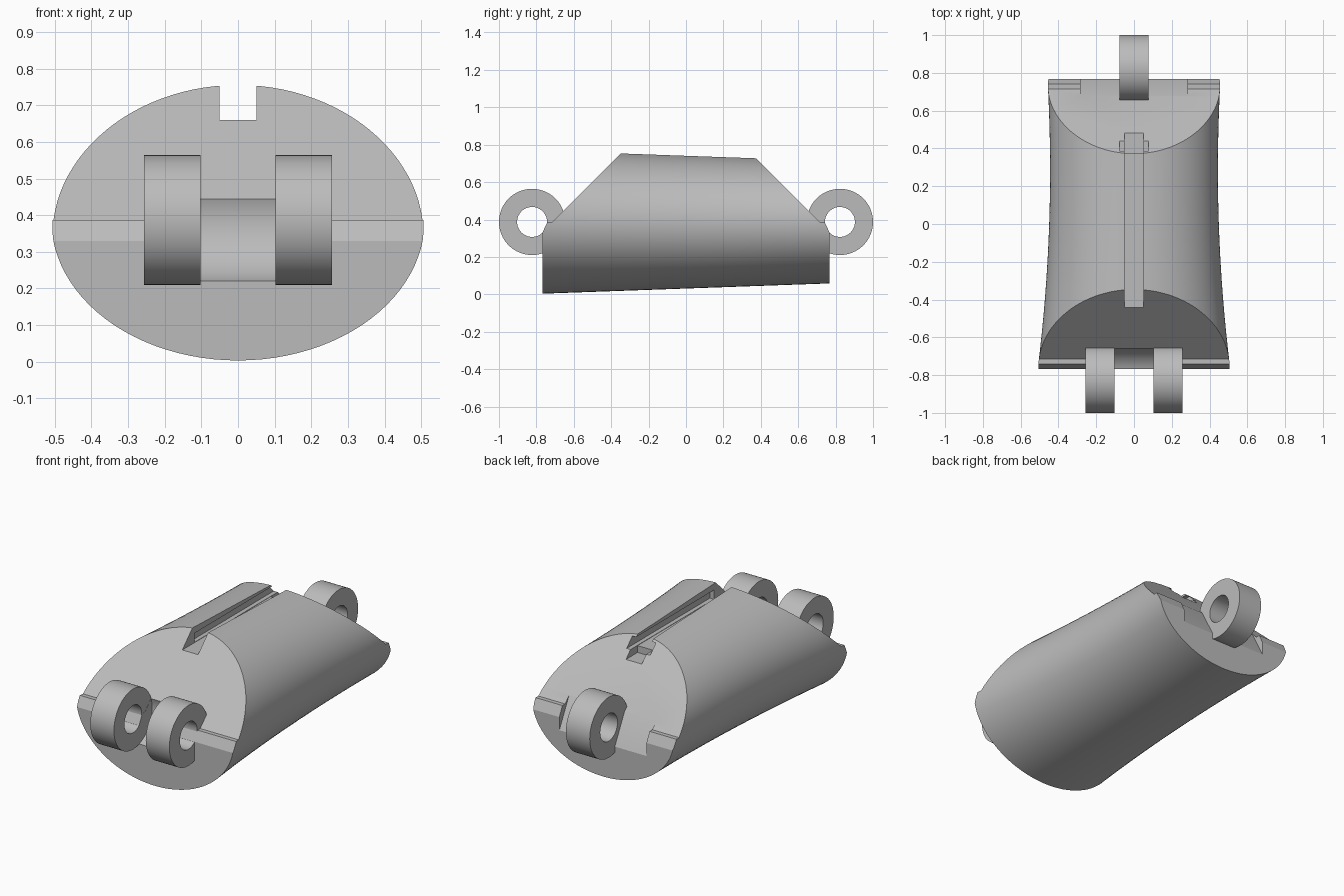
import bpy, bmesh, math

if "Cube" in bpy.data.objects:
    bpy.data.objects.remove(bpy.data.objects["Cube"])

grey = bpy.data.materials.new("plain_grey")
grey.diffuse_color = (0.5, 0.5, 0.5, 1)
grey.use_nodes = True
grey.node_tree.nodes["Principled BSDF"].inputs["Base Color"].default_value = grey.diffuse_color
AXLE_Y, AXLE_Z = 0.823, 0.387


def loft(name, rings):
    """Closed solid through equally sized rings of points."""
    bm = bmesh.new()
    loops = [[bm.verts.new(p) for p in ring] for ring in rings]
    n = len(loops[0])
    for a, b in zip(loops, loops[1:]):
        for i in range(n):
            bm.faces.new((a[i], a[(i + 1) % n], b[(i + 1) % n], b[i]))
    bm.faces.new(loops[0])
    bm.faces.new(loops[-1])
    bmesh.ops.recalc_face_normals(bm, faces=bm.faces)
    mesh = bpy.data.meshes.new(name)
    bm.to_mesh(mesh)
    bm.free()
    mesh.materials.append(grey)
    ob = bpy.data.objects.new(name, mesh)
    bpy.context.collection.objects.link(ob)
    return ob


def prism(name, profile, x0, x1):
    """Side profile of (y, z) points extruded along x."""
    return loft(name, [[(x, y, z) for y, z in profile] for x in (x0, x1)])


def box(name, x, y0, y1, z0, z1):
    return prism(name, [(y0, z0), (y1, z0), (y1, z1), (y0, z1)], -x, x)


def circle(y, r, n=64):
    return [(y + r * math.cos(2 * math.pi * i / n),
             AXLE_Z + r * math.sin(2 * math.pi * i / n)) for i in range(n)]


def boolean(ob, cutter, operation="DIFFERENCE"):
    mod = ob.modifiers.new("cut", "BOOLEAN")
    mod.operation, mod.object, mod.solver = operation, cutter, "EXACT"
    deps = bpy.context.evaluated_depsgraph_get()
    mesh = bpy.data.meshes.new_from_object(ob.evaluated_get(deps))
    ob.modifiers.clear()
    ob.data = mesh
    bpy.data.objects.remove(cutter)


def smooth(ob):
    bpy.ops.object.select_all(action="DESELECT")
    ob.select_set(True)
    bpy.context.view_layer.objects.active = ob
    bpy.ops.object.shade_smooth_by_angle(angle=math.radians(25))


# Waisted oval body, tapering towards the back
rings = []
for k in range(17):
    t = -1 + k / 8
    w = 0.449 - 0.026 * t + 0.035 * t * t
    h = 0.356 - 0.0275 * t
    rings.append([(w * math.cos(a), 0.77 * t, 0.387 + h * math.sin(a))
                  for a in (2 * math.pi * i / 96 for i in range(96))])
body = loft("body", rings)

# Sloped ends with a small ledge and chamfer
half = [(0.772, -0.2), (0.772, 0.33), (0.74, 0.387), (0.715, 0.387), (0.202, 0.9)]
side = half + [(-y, z) for y, z in reversed(half)]
side = [(max(-0.768, min(0.768, y)), z) for y, z in side]
boolean(body, prism("end_shape", side, -1, 1), "INTERSECT")

# Top slot, deeper at the back, with an undercut on both sides
boolean(body, box("slot", 0.051, -1, 1, 0.66, 1))
boolean(body, box("slot_back", 0.051, 0.375, 1, 0.62, 1))
boolean(body, box("undercut", 0.076, -0.33, 1, 0.662, 0.715))

# Clearance for the mating knuckles at the front and back
boolean(body, prism("front_clearance", circle(-AXLE_Y, 0.175), -0.102, 0.102))
boolean(body, prism("back_clearance",
                    [(0.675, 0.43), (0.775, 0.24), (0.9, 0.24), (0.9, 0.6), (0.675, 0.6)],
                    -0.282, 0.282))
smooth(body)

# Hinge knuckles: two at the front, one at the back
for name, y, x0, x1 in (("front_knuckle_left", -AXLE_Y, -0.256, -0.103),
                        ("front_knuckle_right", -AXLE_Y, 0.103, 0.256),
                        ("back_knuckle", AXLE_Y, -0.077, 0.077)):
    knuckle = prism(name, circle(y, 0.177), x0, x1)
    boolean(knuckle, prism("pin_hole", circle(y, 0.08), -1, 1))
    smooth(knuckle)
